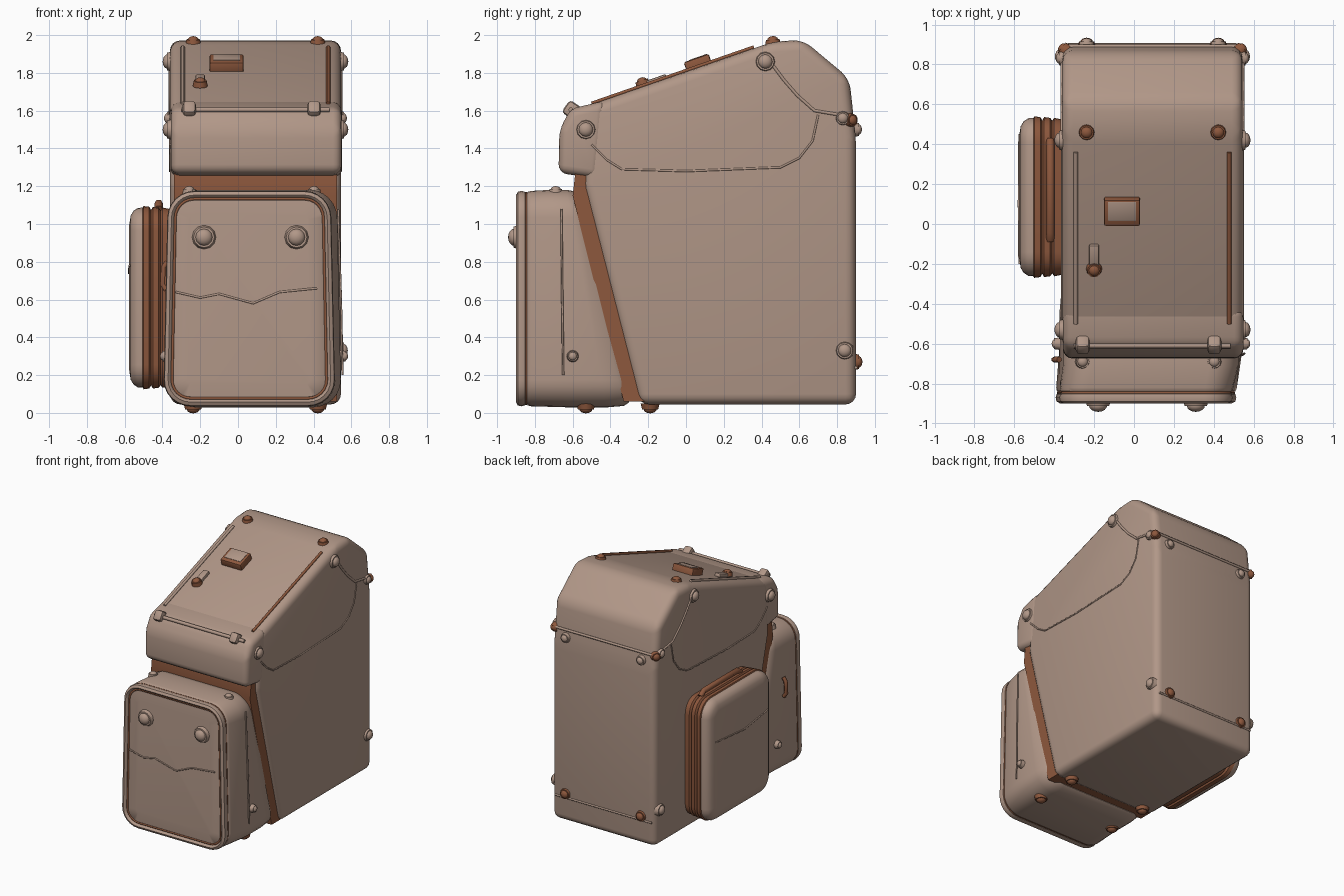
import bpy, bmesh, math
from mathutils import Vector, Matrix

if "Cube" in bpy.data.objects:
    bpy.data.objects.remove(bpy.data.objects["Cube"])


def material(name, rgb):
    m = bpy.data.materials.new(name)
    m.diffuse_color = (*rgb, 1)
    m.use_nodes = True
    m.node_tree.nodes["Principled BSDF"].inputs["Base Color"].default_value = m.diffuse_color
    return m


TAN = material("tan cloth", (0.44, 0.31, 0.245))
BROWN = material("brown leather", (0.27, 0.098, 0.047))
X0, X1 = -0.36, 0.545          # sides of the main bag
CX = (X0 + X1) / 2


def finish(name, bm, mat):
    bmesh.ops.recalc_face_normals(bm, faces=bm.faces)
    me = bpy.data.meshes.new(name)
    bm.to_mesh(me)
    bm.free()
    me.materials.append(mat)
    ob = bpy.data.objects.new(name, me)
    bpy.context.collection.objects.link(ob)
    return ob


def extrude(name, profile, x0, x1, mat, bevel=0.0):
    """Side profile (y, z) extruded along x, with rounded edges."""
    bm = bmesh.new()
    f = bm.faces.new([bm.verts.new((x0, y, z)) for y, z in profile])
    r = bmesh.ops.extrude_face_region(bm, geom=[f])
    bmesh.ops.translate(bm, vec=(x1 - x0, 0, 0),
                        verts=[v for v in r["geom"] if isinstance(v, bmesh.types.BMVert)])
    bmesh.ops.recalc_face_normals(bm, faces=bm.faces)
    if bevel:
        bmesh.ops.bevel(bm, geom=bm.edges[:], offset=bevel, segments=4, profile=0.5,
                        affect='EDGES', clamp_overlap=True)
    return finish(name, bm, mat)


def round_rect(a0, a1, b0, b1, r, n=6):
    pts = []
    for i, (ca, cb) in enumerate([(a1 - r, b1 - r), (a0 + r, b1 - r), (a0 + r, b0 + r), (a1 - r, b0 + r)]):
        for k in range(n + 1):
            t = math.pi / 2 * (i + k / n)
            pts.append((ca + r * math.cos(t), cb + r * math.sin(t)))
    return pts


def loft(name, rect, r, sections, place, mat):
    """Rounded rectangles (depth, inset) joined into a padded box."""
    a0, a1, b0, b1 = rect
    bm = bmesh.new()
    rings = []
    for d, s in sections:
        pts = round_rect(a0 + s, a1 - s, b0 + s, b1 - s, max(r - s, 0.03))
        rings.append([bm.verts.new(place(a, b, d)) for a, b in pts])
    for p, q in zip(rings, rings[1:]):
        for i in range(len(p)):
            j = (i + 1) % len(p)
            bm.faces.new((p[i], p[j], q[j], q[i]))
    bm.faces.new(rings[0])
    bm.faces.new(rings[-1])
    return finish(name, bm, mat)


def seam(name, pts, radius=0.008, mat=TAN, closed=False):
    cu = bpy.data.curves.new(name, 'CURVE')
    cu.dimensions = '3D'
    cu.bevel_depth = radius
    cu.bevel_resolution = 1
    cu.use_fill_caps = True
    sp = cu.splines.new('POLY')
    sp.points.add(len(pts) - 1)
    for p, c in zip(sp.points, pts):
        p.co = (*c, 1)
    sp.use_cyclic_u = closed
    cu.materials.append(mat)
    bpy.context.collection.objects.link(bpy.data.objects.new(name, cu))


def knob(name, loc, axis, r=0.045, mat=TAN):
    """Flat base disc with a domed button."""
    bm = bmesh.new()
    bmesh.ops.create_cone(bm, cap_ends=True, segments=12, radius1=r, radius2=r * 0.85, depth=0.03)
    bmesh.ops.create_uvsphere(bm, u_segments=12, v_segments=8, radius=r * 0.7,
                              matrix=Matrix.Translation((0, 0, 0.012)) @ Matrix.Diagonal((1, 1, 0.7, 1)))
    rot = Vector((0, 0, 1)).rotation_difference(Vector(axis)).to_matrix().to_4x4()
    bm.transform(Matrix.Translation(loc) @ rot)
    return finish(name, bm, mat)


def box(name, loc, size, mat, tilt=0.0, bevel=0.01):
    bm = bmesh.new()
    bmesh.ops.create_cube(bm, size=1, matrix=Matrix.Diagonal((*size, 1)))
    bmesh.ops.bevel(bm, geom=bm.edges[:], offset=bevel, segments=2, profile=0.5, affect='EDGES')
    bm.transform(Matrix.Translation(loc) @ Matrix.Rotation(tilt, 4, 'X'))
    return finish(name, bm, mat)


# Main bag and overhanging flap
extrude("main_bag", [(-0.25, 0.045), (0.90, 0.045), (0.90, 1.45), (0.865, 1.77), (0.62, 1.975),
                     (0.46, 1.965), (-0.52, 1.625), (-0.545, 1.2)], X0, X1, TAN, 0.055)
extrude("front_flap", [(-0.675, 1.27), (-0.46, 1.24), (-0.42, 1.655), (-0.61, 1.61), (-0.67, 1.5)],
        X0 + 0.005, X1 + 0.003, TAN, 0.045)

# Leather strip between bag and front pocket
extrude("leather_gusset", [(-0.33, 0.06), (-0.22, 0.06), (-0.48, 1.28), (-0.585, 1.28), (-0.60, 1.15)],
        X0 + 0.02, X1 - 0.02, BROWN)


# Front pocket: wider at the bottom, leaning back face
def pocket_place(a, b, d):
    y = d
    if d > -0.8:
        back = -0.30 - 0.27 * (b - 0.05) / 1.1
        y = -0.8 + (back + 0.8) * (d + 0.8) / 0.8
    cx = 0.06 + 0.025 * max(0, min(1, (d + 0.85) / 0.25))
    return cx + a * (1.05 - 0.05 * b), y, b


POCKET = (-0.435, 0.435, 0.035, 1.175)
loft("front_pocket", POCKET, 0.14,
     [(-0.888, 0.12), (-0.882, 0.05), (-0.872, 0.04), (-0.893, 0.032), (-0.90, 0.022), (-0.89, 0.004),
      (-0.87, 0.0), (-0.852, 0.005), (-0.846, 0.016), (-0.838, 0.005), (-0.82, 0), (-0.5, -0.006),
      (-0.2, -0.006), (-0.05, 0.002), (0, 0.02)], pocket_place, TAN)
for label, s, d, rad in (("inner", 0.042, -0.878, 0.008), ("outer", 0.012, -0.846, 0.007)):
    a0, a1, b0, b1 = POCKET
    seam("pocket_piping_" + label, [pocket_place(a, b, d) for a, b in
         round_rect(a0 + s, a1 - s, b0 + s, b1 - s, 0.14 - s)], rad, BROWN, True)
seam("pocket_crease", [(x, -0.887, z) for x, z in
     ((-0.33, 0.64), (-0.2, 0.61), (-0.1, 0.63), (0.08, 0.58), (0.22, 0.64), (0.42, 0.66))], 0.006)
seam("pocket_side_seam", [(0.53, -0.66, 1.08), (0.545, -0.655, 0.6), (0.553, -0.65, 0.2)], 0.006)


# Side pocket: leather gusset with ribs, padded cloth cover
def side_place(a, b, d):
    return d, a, b


SIDE = (-0.27, 0.54, 0.125, 1.095)
loft("side_pocket_gusset", SIDE, 0.13,
     [(-0.34, 0.02), (-0.40, 0.008), (-0.41, 0.022), (-0.42, 0.008), (-0.45, 0.004), (-0.46, 0.02),
      (-0.47, 0.004), (-0.50, 0.0), (-0.51, 0.02)], side_place, BROWN)
loft("side_pocket_cover", SIDE, 0.13,
     [(-0.49, 0.03), (-0.505, 0.008), (-0.53, 0.01), (-0.553, 0.025), (-0.568, 0.05), (-0.576, 0.10)],
     side_place, TAN)
seam("side_pocket_crease", [(-0.574, -0.2, 0.78), (-0.577, 0.1, 0.74), (-0.574, 0.45, 0.77)], 0.006)
seam("side_pocket_handle", [(-0.42, -0.08, 1.08), (-0.42, -0.04, 1.11), (-0.42, 0.38, 1.11),
                            (-0.42, 0.42, 1.08)], 0.022, BROWN)

# Seams and buttons repeated on both sides of the bag
for side, x, s in (("left", X0, -1), ("right", X1, 1)):
    seam("lid_seam_" + side, [(x, y, z) for y, z in
         ((0.46, 1.84), (0.52, 1.76), (0.59, 1.68), (0.68, 1.6), (0.8, 1.58), (0.84, 1.57))], 0.009)
    seam("side_crease_" + side, [(x, y, z) for y, z in
         ((-0.5, 1.42), (-0.42, 1.34), (-0.34, 1.29), (0, 1.28), (0.5, 1.3), (0.6, 1.35),
          (0.67, 1.44), (0.7, 1.58))], 0.006)
    ax = (s, 0, 0)
    knob("flap_button_" + side, (x, -0.53, 1.5), ax, 0.055)
    knob("lid_button_" + side, (x, 0.42, 1.86), ax, 0.055)
    knob("upper_strap_button_" + side, (x, 0.83, 1.56), ax, 0.04, TAN)
    knob("lower_strap_button_" + side, (x, 0.84, 0.33), ax, 0.05)
    knob("strap_corner_" + side, (x - s * 0.01, 0.875, 1.55), (s, 0.8, 0), 0.038, BROWN)

    # Pieces mirrored across the middle of the bag
    px = CX + s * 0.33
    knob("lid_top_button_" + side, (px, 0.46, 1.962), (0, -0.1, 1), 0.042, BROWN)
    box("flap_clip_" + side, (px - 0.02, -0.60, 1.60), (0.07, 0.09, 0.08), TAN, -0.6, 0.02)
    knob("pocket_top_button_" + side, (px - 0.02, -0.69, 1.17), (0, 0, 1), 0.038)
    knob("back_upper_button_" + side, (px, 0.90, 1.5), (0, 1, 0), 0.04)
    knob("back_lower_button_" + side, (px, 0.90, 0.27), (0, 1, 0), 0.045, BROWN)
    for part, y in (("pocket", -0.53), ("bag", -0.19)):
        knob(part + "_foot_" + side, (px, y, 0.034), (0, 0, -1), 0.05, BROWN)
    knob("pocket_button_" + side, (0.065 + s * 0.245, -0.898, 0.93), (0, -1, 0), 0.065)
    seam("lid_edge_" + side, [(CX + s * 0.385, y, 1.652 + (y + 0.46) * 0.347) for y in (-0.5, 0.36)],
         0.011, BROWN if s > 0 else TAN)
    knob("pocket_side_button_" + side, (0.085 + s * 0.47, -0.6, 0.3), ax, 0.032)

# Seams across the lid and back
seam("back_lid_seam", [(X0 + 0.03, 0.89, 1.56), (X1 - 0.03, 0.89, 1.56)], 0.01)
seam("back_lower_seam", [(X0 + 0.03, 0.90, 0.24), (X1 - 0.03, 0.90, 0.24)], 0.008)
seam("flap_edge_seam", [(X0 + 0.06, -0.61, 1.605), (X1 - 0.06, -0.61, 1.605)], 0.013)

# Buckle and small clasp on the lid, loop on the pocket side
SLOPE = math.atan(0.347)
box("lid_buckle", (-0.06, 0.065, 1.845), (0.18, 0.14, 0.07), BROWN, SLOPE)
box("lid_buckle_plate", (-0.06, 0.064, 1.88), (0.14, 0.10, 0.009), TAN, SLOPE, 0.002)
knob("lid_clasp", (-0.2, -0.23, 1.745), (0, -0.33, 1), 0.04, BROWN)
box("lid_clasp_strap", (-0.2, -0.16, 1.76), (0.05, 0.12, 0.03), TAN, SLOPE, 0.008)
seam("pocket_side_loop", [(-0.375, -0.68, 0.8), (-0.395, -0.68, 0.77), (-0.4, -0.68, 0.68),
                          (-0.38, -0.68, 0.65)], 0.015, BROWN)

# Smooth shading with crisp edges
bpy.ops.object.select_all(action='DESELECT')
for ob in bpy.context.scene.objects:
    if ob.type == 'MESH':
        ob.select_set(True)
        bpy.context.view_layer.objects.active = ob
bpy.ops.object.shade_smooth_by_angle(angle=math.radians(40))
